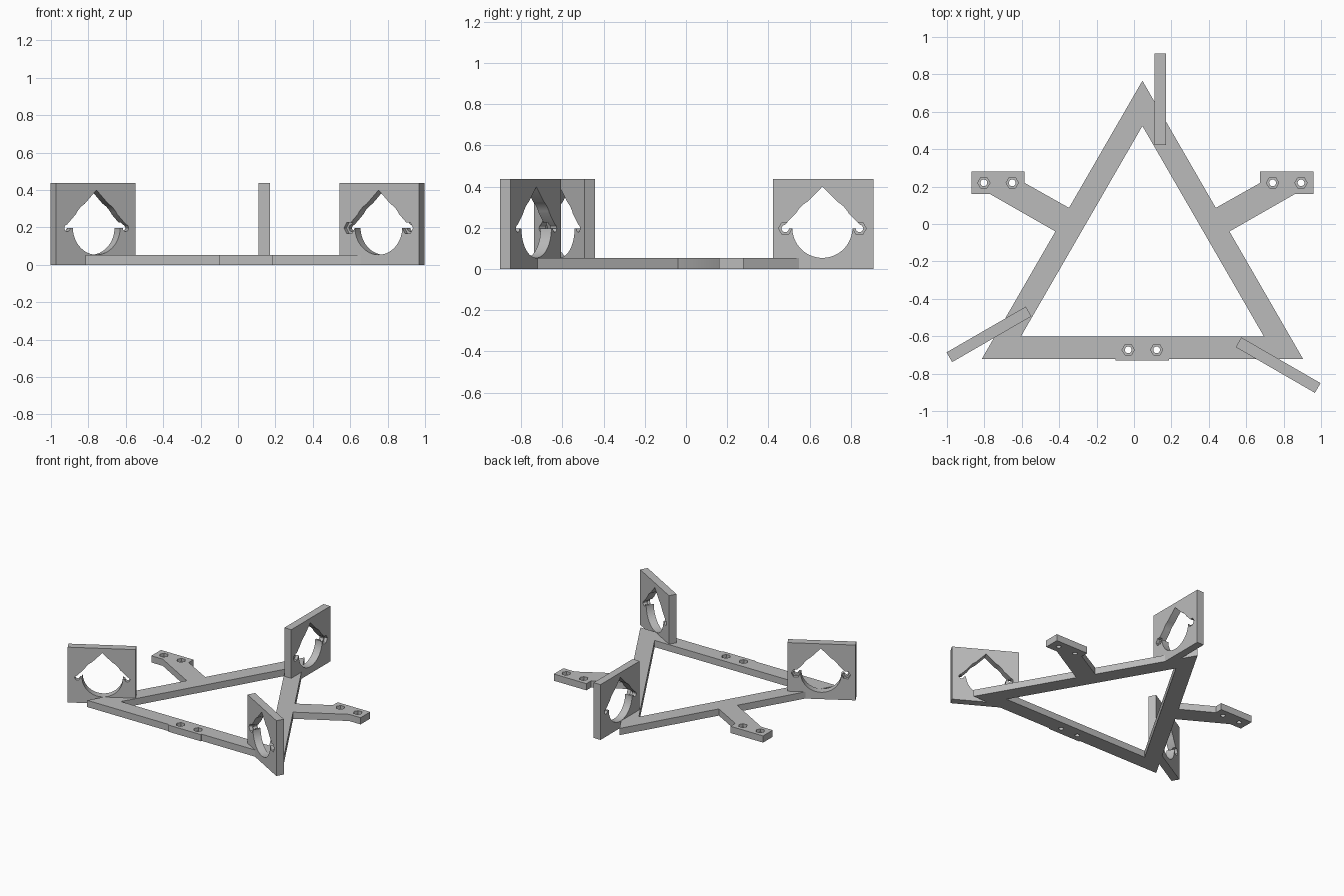
import bpy
import bmesh
from math import cos, sin, pi, radians
from mathutils import Matrix

if "Cube" in bpy.data.objects:
    bpy.data.objects.remove(bpy.data.objects["Cube"], do_unlink=True)

grey = bpy.data.materials.new("plain grey")
grey.use_nodes = True
grey.diffuse_color = (0.5, 0.5, 0.5, 1)
grey.node_tree.nodes["Principled BSDF"].inputs["Base Color"].default_value = (0.5, 0.5, 0.5, 1)

CENTRE = Matrix.Translation((0.045, -0.226, 0))
THICK = 0.053
BORE, NUT, RECESS = 0.018, 0.033, 0.025


def ring(n, r, u=0, v=0, start=0):
    return [(u + r * cos(start + 2 * pi * i / n), v + r * sin(start + 2 * pi * i / n)) for i in range(n)]


def prism(name, points, low, high, matrix=CENTRE):
    """Extrude a flat outline from low to high, then place it."""
    bm = bmesh.new()
    face = bm.faces.new([bm.verts.new((u, v, low)) for u, v in points])
    moved = bmesh.ops.extrude_face_region(bm, geom=[face])["geom"]
    bmesh.ops.translate(bm, vec=(0, 0, high - low), verts=[g for g in moved if isinstance(g, bmesh.types.BMVert)])
    bmesh.ops.recalc_face_normals(bm, faces=bm.faces)
    bm.transform(matrix)
    mesh = bpy.data.meshes.new(name)
    bm.to_mesh(mesh)
    bm.free()
    mesh.materials.append(grey)
    obj = bpy.data.objects.new(name, mesh)
    bpy.context.collection.objects.link(obj)
    return obj


def combine(target, tool, operation="DIFFERENCE"):
    """Apply a boolean and discard the tool."""
    mod = target.modifiers.new("combine", "BOOLEAN")
    mod.operation, mod.object, mod.solver = operation, tool, "EXACT"
    graph = bpy.context.evaluated_depsgraph_get()
    mesh = bpy.data.meshes.new_from_object(target.evaluated_get(graph))
    target.modifiers.clear()
    target.data = mesh
    bpy.data.objects.remove(tool, do_unlink=True)


def bolt_hole(target, u, v, low, high, matrix=CENTRE):
    """Round bore with a hexagonal nut recess on the high side."""
    combine(target, prism("bore", ring(24, BORE, u, v), low - 0.02, high + 0.02, matrix))
    combine(target, prism("nut_recess", ring(6, NUT, u, v), high - RECESS, high + 0.02, matrix))


# Triangular base frame
frame = prism("base_frame", ring(3, 0.992, start=pi / 2), 0, THICK)
combine(frame, prism("opening", ring(3, 0.75, start=pi / 2), -0.1, 0.2))

# Side arms with mounting pads, and the front pad
arm = [(0.34, 0.281), (0.39, 0.311), (0.63, 0.446), (0.63, 0.506), (0.915, 0.506),
       (0.915, 0.386), (0.815, 0.386), (0.465, 0.186), (0.415, 0.157)]
for side in (1, -1):
    combine(frame, prism("arm", [(side * u, v) for u, v in arm], 0, THICK), "UNION")
front_pad = [(-0.143, -0.505), (0.143, -0.505), (0.143, -0.385), (-0.143, -0.385)]
combine(frame, prism("front_pad", front_pad, 0, THICK), "UNION")

# Bolt holes, two in each pad
for u, v in ((-0.772, 0.446), (0.772, 0.446), (0, -0.447)):
    for offset in (-0.076, 0.076):
        bolt_hole(frame, u + offset, v, 0, THICK)

# Upright clamp plates, one at each corner
UPRIGHT = Matrix(((0, 0, 1, 0), (1, 0, 0, 0), (0, 1, 0, 0), (0, 0, 0, 1)))
INNER, OUTER, TOP = 0.648, 1.137, 0.437
MID, AXIS = 0.888, 0.2
LOW, HIGH = 0.065, 0.125
for name, angle in (("back_plate", 0), ("right_plate", 120), ("left_plate", 240)):
    place = CENTRE @ Matrix.Rotation(radians(angle), 4, "Z") @ UPRIGHT
    plate = prism(name, [(INNER, 0), (OUTER, 0), (OUTER, TOP), (INNER, TOP)], LOW, HIGH, place)
    # Nut recesses, round seat and peaked roof of the opening
    for side in (-1, 1):
        bolt_hole(plate, MID + side * 0.18, AXIS - 0.003, LOW, HIGH, place)
    combine(plate, prism("seat", ring(64, 0.146, MID, AXIS), LOW - 0.1, HIGH + 0.1, place))
    roof = [(MID - 0.2, AXIS - 0.003), (MID + 0.2, AXIS - 0.003), (MID, AXIS + 0.2)]
    combine(plate, prism("roof", roof, LOW - 0.1, HIGH + 0.1, place))

# Smooth the round bores and seats, keep edges sharp
for obj in bpy.context.collection.objects:
    obj.select_set(obj.type == "MESH" and obj.name.endswith(("_frame", "_plate")))
bpy.context.view_layer.objects.active = frame
bpy.ops.object.shade_smooth_by_angle(angle=radians(30))
